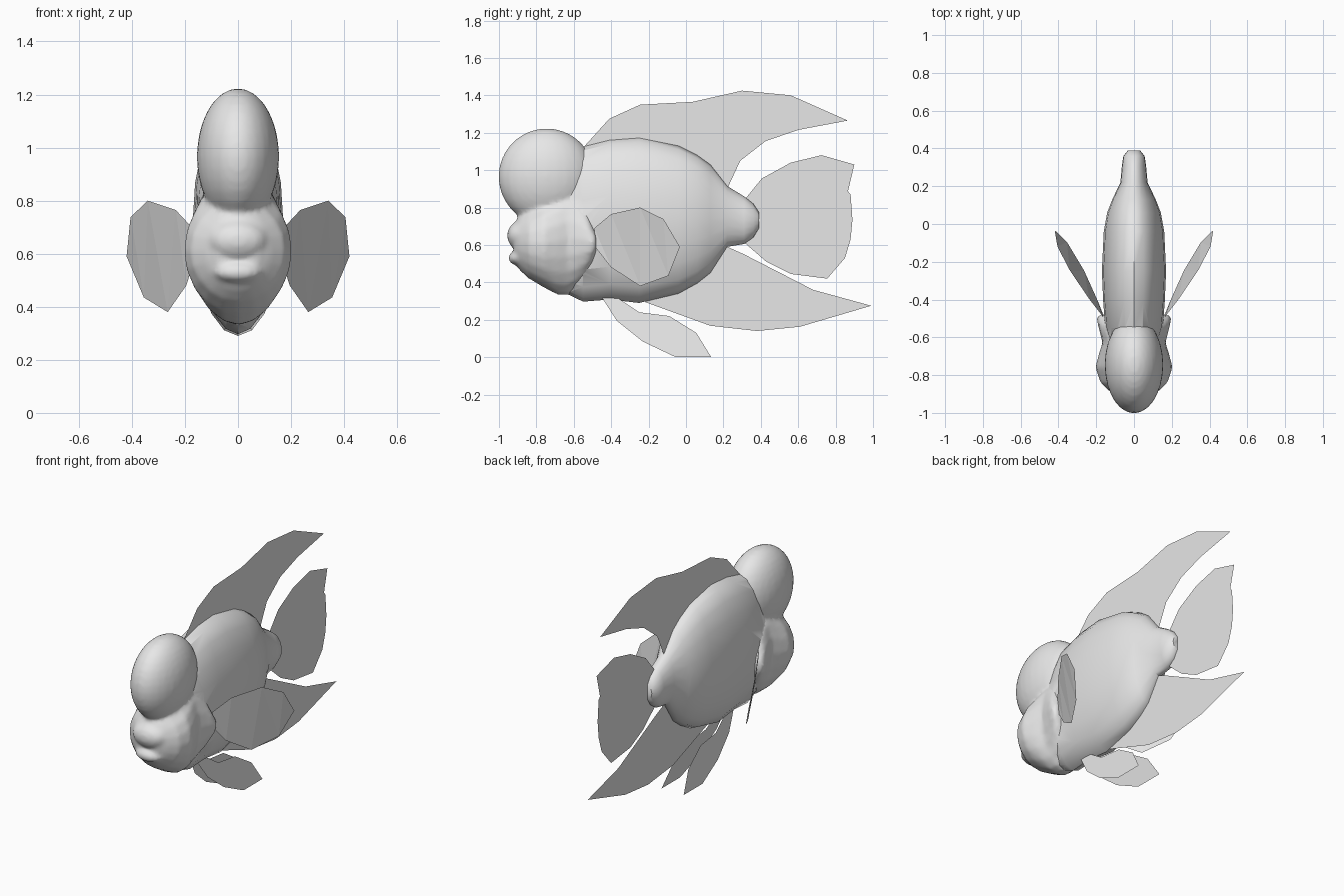
import bpy, bmesh, math
from mathutils import Matrix

if "Cube" in bpy.data.objects:
    bpy.data.objects.remove(bpy.data.objects["Cube"])

grey = bpy.data.materials.new("plain grey")
grey.diffuse_color = (0.8, 0.8, 0.8, 1)
grey.use_nodes = True
grey.node_tree.nodes["Principled BSDF"].inputs["Base Color"].default_value = grey.diffuse_color


def finish(name, bm):
    mesh = bpy.data.meshes.new(name)
    bm.to_mesh(mesh)
    bm.free()
    mesh.materials.append(grey)
    obj = bpy.data.objects.new(name, mesh)
    bpy.context.collection.objects.link(obj)
    return obj


def loft(bm, stations, sides=20):
    """Elliptical rings along y; each station is (y, top, bottom, half width)."""
    rings = []
    for y, top, bottom, w in stations:
        mid, half = (top + bottom) / 2, (top - bottom) / 2
        rings.append([bm.verts.new((w * math.sin(2 * math.pi * i / sides), y,
                                    mid + half * math.cos(2 * math.pi * i / sides)))
                      for i in range(sides)])
    for a, b in zip(rings, rings[1:]):
        for i in range(sides):
            j = (i + 1) % sides
            bm.faces.new((a[i], a[j], b[j], b[i]))
    bm.faces.new(rings[0])
    bm.faces.new(rings[-1])
    bmesh.ops.recalc_face_normals(bm, faces=bm.faces[:])


def ellipsoid(bm, center, radii):
    m = Matrix.Translation(center) @ Matrix.Diagonal((*radii, 1))
    bmesh.ops.create_uvsphere(bm, u_segments=28, v_segments=18, radius=1, matrix=m)


def apply(obj, kind, **settings):
    mod = obj.modifiers.new(kind, kind)
    for key, value in settings.items():
        setattr(mod, key, value)
    bpy.context.view_layer.objects.active = obj
    bpy.ops.object.modifier_apply(modifier=mod.name)


# Head: cheeks flaring into gill covers, forehead hump and two lips, fused together
bm = bmesh.new()
loft(bm, [(-.92, .71, .52, .08), (-.89, .76, .465, .125), (-.84, .80, .42, .178),
          (-.76, .85, .372, .205), (-.69, .90, .335, .187), (-.63, .94, .33, .168),
          (-.57, .895, .37, .182), (-.53, .84, .41, .193), (-.50, .75, .47, .198),
          (-.48, .68, .54, .195)])
ellipsoid(bm, (0, -.745, .965), (.155, .258, .258))
ellipsoid(bm, (0, -.89, .65), (.11, .066, .075))
ellipsoid(bm, (0, -.895, .53), (.09, .055, .04))
head = finish("head", bm)
apply(head, 'REMESH', mode='VOXEL', voxel_size=0.014)
apply(head, 'SMOOTH', factor=0.5, iterations=4)

# Body: tall, narrow loft tapering to the tail stub, joined with the head
bm = bmesh.new()
loft(bm, [(-.72, .95, .45, .08), (-.64, 1.07, .34, .125), (-.55, 1.125, .297, .152),
          (-.41, 1.16, .308, .163), (-.25, 1.172, .29, .17), (-.04, 1.13, .34, .16),
          (.06, 1.08, .395, .142), (.13, 1.03, .45, .115), (.22, .915, .59, .072),
          (.31, .86, .605, .064), (.36, .82, .64, .056), (.39, .775, .69, .032)])
body = finish("body", bm)
apply(body, 'BOOLEAN', operation='UNION', object=head, solver='EXACT')
bpy.data.objects.remove(head)
bpy.ops.object.select_all(action='DESELECT')
body.select_set(True)
bpy.context.view_layer.objects.active = body
bpy.ops.object.shade_smooth_by_angle(angle=math.radians(40))


def fin(name, points):
    """Thin sheet from an outline of (x, y, z) points."""
    bm = bmesh.new()
    bm.faces.new([bm.verts.new(p) for p in points])
    bmesh.ops.triangulate(bm, faces=bm.faces[:])
    return finish(name, bm)


# Middle fins, outlined as (y, z)
middle_fins = {
    "dorsal_fin": [(-.55, 1.12), (-.41, 1.275), (-.245, 1.35), (.035, 1.365), (.30, 1.425),
                   (.56, 1.40), (.865, 1.265), (.60, 1.215), (.425, 1.155), (.29, 1.05),
                   (.22, .90), (0, 1.05), (-.3, 1.1)],
    "tail_fin": [(.32, .85), (.405, .955), (.56, 1.04), (.725, 1.08), (.90, 1.03),
                 (.77, 1.005), (.70, .98), (.77, .965), (.82, .94), (.88, .87), (.89, .735),
                 (.88, .63), (.85, .53), (.755, .42), (.56, .445), (.43, .51), (.315, .61),
                 (.35, .74)],
    "anal_fin": [(.21, .595), (.31, .55), (.68, .36), (.99, .275), (.61, .163), (.38, .14),
                 (.13, .168), (-.22, .295), (-.04, .37), (.12, .48)],
}
for name, outline in middle_fins.items():
    fin(name, [(0, y, z) for y, z in outline])

# Paired fins: pectorals spread out from the gills, pelvics splay below the belly
pectoral = [(.165, -.49, .69), (.235, -.40, .765), (.34, -.245, .80), (.405, -.12, .738),
            (.42, -.033, .59), (.355, -.095, .435), (.265, -.245, .38), (.195, -.40, .48),
            (.16, -.487, .59)]
pelvic = [(-.45, .32), (-.37, .195), (-.23, .083), (-.055, 0), (.135, 0), (.055, .13),
          (-.09, .22), (-.25, .24), (-.37, .32)]
for side, s in (("left", -1), ("right", 1)):
    fin(side + "_pectoral_fin", [(s * x, y, z) for x, y, z in pectoral])
    fin(side + "_pelvic_fin", [(s * (.078 - .172 * z), y, z) for y, z in pelvic])
